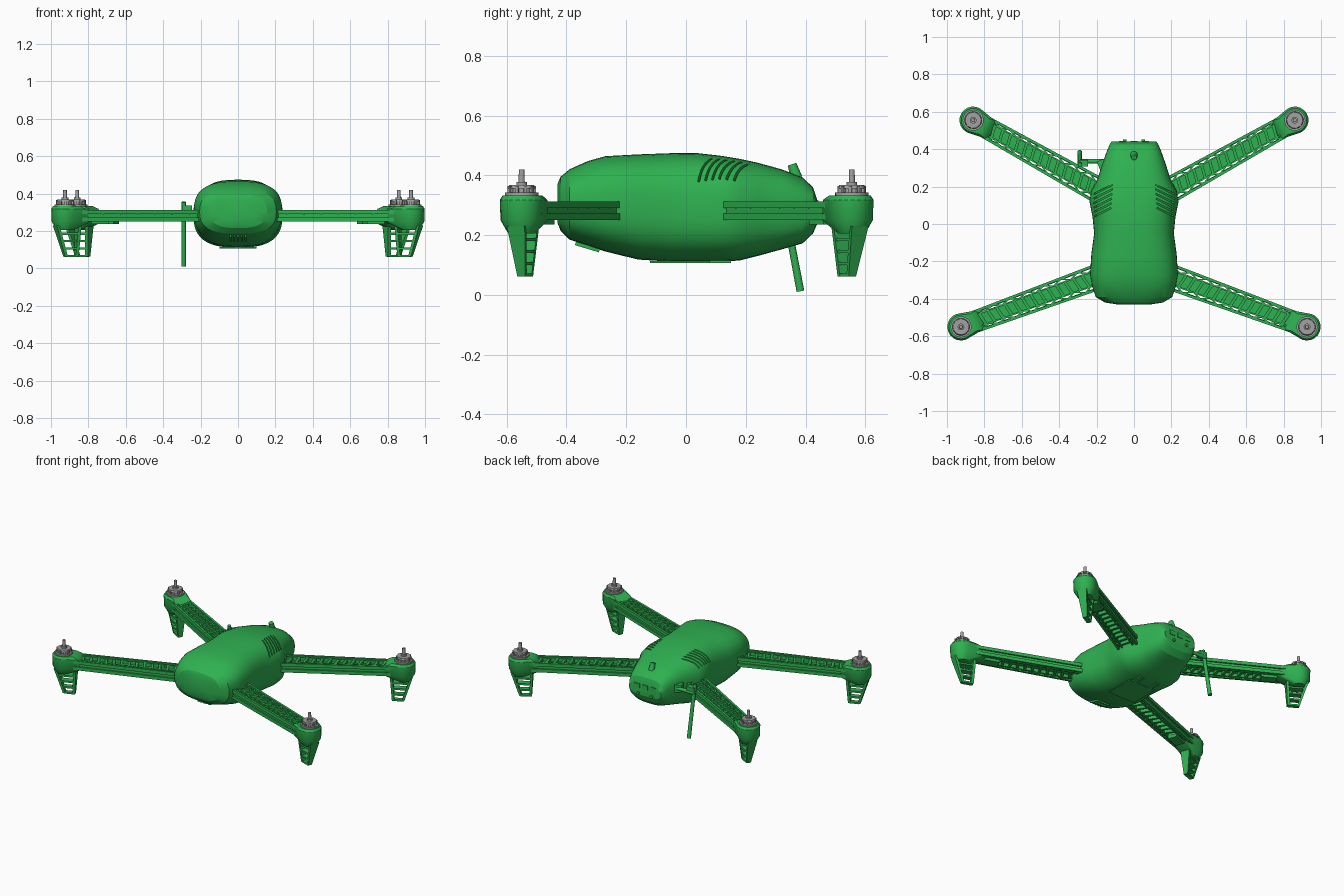
import bpy, bmesh, math
from mathutils import Matrix, Vector

if "Cube" in bpy.data.objects:
    bpy.data.objects.remove(bpy.data.objects["Cube"])


def material(name, rgb):
    m = bpy.data.materials.new(name)
    m.diffuse_color = (*rgb, 1)
    m.use_nodes = True
    m.node_tree.nodes["Principled BSDF"].inputs["Base Color"].default_value = m.diffuse_color
    return m


GREEN = material("green plastic", (0.028, 0.44, 0.082))
GREY = material("motor grey", (0.37, 0.36, 0.37))


def finish(bm, name, mat, matrix=None, angle=30):
    """Turn a bmesh into a named object."""
    if matrix is not None:
        bm.transform(matrix)
    bmesh.ops.recalc_face_normals(bm, faces=bm.faces)
    me = bpy.data.meshes.new(name)
    bm.to_mesh(me)
    bm.free()
    ob = bpy.data.objects.new(name, me)
    bpy.context.collection.objects.link(ob)
    me.materials.append(mat)
    if angle:
        bpy.ops.object.select_all(action='DESELECT')
        ob.select_set(True)
        bpy.context.view_layer.objects.active = ob
        bpy.ops.object.shade_smooth_by_angle(angle=math.radians(angle))
    return ob


def bar(bm, p, q, w, h):
    """Box from p to q, w wide sideways and h in the other direction."""
    p, q = Vector(p), Vector(q)
    d = q - p
    x = d.normalized()
    up = Vector((0, 0, 1)) if abs(x.z) < 0.8 else Vector((0, 1, 0))
    y = up.cross(x).normalized()
    z = x.cross(y)
    m = Matrix((x, y, z)).transposed().to_4x4()
    m.translation = (p + q) / 2
    bmesh.ops.create_cube(bm, size=1, matrix=m @ Matrix.Diagonal((d.length, w, h, 1)))


def rod(bm, p, q, r1, r2=None, n=16):
    p, q = Vector(p), Vector(q)
    d = q - p
    m = Matrix.Translation((p + q) / 2) @ d.to_track_quat('Z', 'Y').to_matrix().to_4x4()
    bmesh.ops.create_cone(bm, cap_ends=True, segments=n, radius1=r1,
                          radius2=r1 if r2 is None else r2, depth=d.length, matrix=m)


# ---- body shell: rounded sections lofted from nose to tail
# y, half width, bottom z, top z, squareness
SECTIONS = [
    (-0.43, 0.09, 0.24, 0.37, 2.6), (-0.42, 0.155, 0.215, 0.395, 2.6),
    (-0.39, 0.205, 0.185, 0.42, 2.7), (-0.33, 0.225, 0.165, 0.447, 2.8),
    (-0.27, 0.235, 0.145, 0.464, 2.8), (-0.16, 0.228, 0.118, 0.47, 2.7),
    (-0.05, 0.213, 0.111, 0.474, 2.7), (0.04, 0.222, 0.111, 0.474, 2.7),
    (0.12, 0.238, 0.111, 0.465, 2.7), (0.18, 0.228, 0.115, 0.455, 2.8),
    (0.24, 0.195, 0.13, 0.442, 2.8), (0.32, 0.17, 0.152, 0.42, 2.9),
    (0.39, 0.145, 0.172, 0.393, 3.0), (0.425, 0.13, 0.205, 0.36, 3.0),
    (0.44, 0.12, 0.24, 0.315, 3.0)]
N = 48
bm = bmesh.new()
rings = []
for y, w, lo, hi, e in SECTIONS:
    ring = []
    for i in range(N):
        t = 2 * math.pi * i / N
        c, s = math.cos(t), math.sin(t)
        ring.append(bm.verts.new((w * math.copysign(abs(c) ** (2 / e), c), y,
                                  (lo + hi) / 2 + (hi - lo) / 2 * math.copysign(abs(s) ** (2 / e), s))))
    rings.append(ring)
for a, b in zip(rings, rings[1:]):
    for i in range(N):
        bm.faces.new((a[i], a[(i + 1) % N], b[(i + 1) % N], b[i]))
bm.faces.new(rings[0])
bm.faces.new(rings[-1])
body = finish(bm, "body_shell", GREEN, angle=None)

# Vent slots cut in both shoulders
bm = bmesh.new()
for s in (-1, 1):
    for k in range(6):
        y = 0.05 + 0.024 * k
        bar(bm, (s * 0.125, y + 0.035, 0.46), (s * 0.215, y - 0.01, 0.385), 0.007, 0.05)
cutter = finish(bm, "vent_cutter", GREEN, angle=None)
cutter.hide_render = True
cutter.hide_viewport = True
cut = body.modifiers.new("vents", 'BOOLEAN')
cut.object = cutter
cut.solver = 'EXACT'
bpy.ops.object.select_all(action='DESELECT')
body.select_set(True)
bpy.context.view_layer.objects.active = body
bpy.ops.object.modifier_apply(modifier="vents")
bpy.ops.object.shade_smooth_by_angle(angle=math.radians(22))

# ---- small fittings on the body
bm = bmesh.new()
rod(bm, (0, 0.37, 0.39), (0, 0.355, 0.437), 0.02, 0.015)
finish(bm, "power_button", GREEN)

bm = bmesh.new()
for x in (-0.06, 0, 0.06):
    bar(bm, (x - 0.02, 0.438, 0.30), (x + 0.02, 0.438, 0.30), 0.012, 0.03)
for x in (-0.05, 0.05):
    rod(bm, (x, 0.43, 0.25), (x, 0.452, 0.25), 0.01)
finish(bm, "rear_ports", GREEN)

bm = bmesh.new()
bar(bm, (-0.1, -0.02, 0.110), (0.1, -0.02, 0.110), 0.2, 0.006)
for x in (-0.06, 0.06):
    bar(bm, (x, 0.08, 0.111), (x, 0.15, 0.111), 0.03, 0.008)
finish(bm, "belly_hatch", GREEN)

bm = bmesh.new()
for i in range(5):
    x = -0.04 + 0.02 * i
    bar(bm, (x, -0.37, 0.172), (x, -0.29, 0.148), 0.009, 0.012)
finish(bm, "nose_grille", GREEN)

# ---- antenna on the left rear side
bm = bmesh.new()
rod(bm, (-0.29, 0.318, 0.355), (-0.29, 0.383, 0.012), 0.011, 0.013)
rod(bm, (-0.29, 0.335, 0.30), (-0.13, 0.335, 0.30), 0.012)
bar(bm, (-0.30, 0.325, 0.315), (-0.245, 0.325, 0.315), 0.035, 0.04)
bar(bm, (-0.19, 0.31, 0.30), (-0.14, 0.33, 0.30), 0.05, 0.05)
finish(bm, "antenna", GREEN)


# ---- arms with pods, legs and motors, built along +x with the motor at x = L
def build_arm(bm, L):
    def half(x):
        return 0.07 - 0.012 * x / L
    end = L - 0.05
    # edge rails as two flanges with a recessed web between
    for s in (-1, 1):
        for z, h, inset, w in ((0.301, 0.022, 0, 0.014), (0.261, 0.022, 0, 0.014), (0.281, 0.03, 0.006, 0.007)):
            bar(bm, (0, s * (half(0) - 0.007 - inset), z), (end, s * (half(end) - 0.007 - inset), z), w, h)
        bar(bm, (0, s * 0.037, 0.281), (end, s * 0.032, 0.281), 0.008, 0.056)
    # floor plate
    bar(bm, (0, 0, 0.281), (end, 0, 0.281), 0.075, 0.012)
    # cross ribs above and below, zigzag lacing along the edges
    n = 15
    step = end / n
    for i in range(n):
        x = step * (i + 0.5)
        for z in (0.297, 0.265):
            bar(bm, (x - 0.008, -0.034, z), (x + 0.008, 0.034, z), 0.016, 0.02)
        for s in (-1, 1):
            a, b = (0.034, half(x) - 0.01) if i % 2 else (half(x) - 0.01, 0.034)
            bar(bm, (x - step / 2, s * a, 0.298), (x + step / 2, s * b, 0.298), 0.008, 0.018)
            bar(bm, (x - step / 2, s * a, 0.262), (x + step / 2, s * b, 0.262), 0.008, 0.018)


def build_pod(bm, L):
    # rounded cup with a tapering neck toward the arm
    vs = []
    for z, r, neck in ((0.205, 0.045, 0.06), (0.25, 0.071, 0.11), (0.318, 0.073, 0.10), (0.332, 0.064, 0.07)):
        for i in range(20):
            t = 2 * math.pi * i / 20
            vs.append(bm.verts.new((L + r * math.cos(t), r * math.sin(t), z)))
        if z > 0.21:
            for s in (-1, 1):
                vs.append(bm.verts.new((L - neck, s * r * 0.75, z)))
    for s in (-1, 1):
        vs.append(bm.verts.new((L - 0.15, s * 0.035, 0.255)))
    res = bmesh.ops.convex_hull(bm, input=vs)
    loose = [v for v in bm.verts if not v.link_faces]
    bmesh.ops.delete(bm, geom=loose, context='VERTS')
    # wire box under the arm
    bar(bm, (L - 0.24, 0, 0.247), (L - 0.14, 0, 0.247), 0.06, 0.022)


def build_leg(bm, L):
    # two tapered rails joined by rungs
    def at(x0, x1, z):
        f = (0.23 - z) / 0.165
        return (L + x0 + (x1 - x0) * f, 0, z)
    for x0, x1 in ((-0.075, -0.065), (0.05, -0.003)):
        p, q = Vector(at(x0, x1, 0.23)), Vector(at(x0, x1, 0.062))
        vs = []
        for c, hw in ((p, 0.032), (q, 0.014)):
            vs += [bm.verts.new(c + Vector((dx, dy, 0))) for dx, dy in
                   ((-0.008, -hw), (0.008, -hw), (0.008, hw), (-0.008, hw))]
        for i in range(4):
            j = (i + 1) % 4
            bm.faces.new((vs[i], vs[j], vs[j + 4], vs[i + 4]))
        bm.faces.new(vs[:4])
        bm.faces.new(vs[4:])
    for z, w in ((0.185, 0.05), (0.145, 0.042), (0.105, 0.034), (0.066, 0.028)):
        bar(bm, at(-0.075, -0.065, z), at(0.05, -0.003, z), w, 0.011)


def build_motor(bm, L):
    def c(z, x=0, y=0):
        return (L + x, y, z)
    rod(bm, c(0.325), c(0.342), 0.056, n=24)
    rod(bm, c(0.342), c(0.358), 0.038, n=24)
    rod(bm, c(0.356), c(0.367), 0.046, 0.042, n=24)
    for i in range(10):
        t = 2 * math.pi * i / 10
        x, y = math.cos(t), math.sin(t)
        bar(bm, c(0.349, 0.034 * x, 0.034 * y), c(0.349, 0.048 * x, 0.048 * y), 0.01, 0.03)
    rod(bm, c(0.365), c(0.378), 0.018)
    rod(bm, c(0.37), c(0.419), 0.0105, 0.0095)


ARMS = {"front": ((0.19, -0.281), (0.925, -0.55)), "rear": ((0.18, 0.174), (0.86, 0.555))}
PARTS = (("arm", build_arm, GREEN), ("motor_pod", build_pod, GREEN),
         ("landing_leg", build_leg, GREEN), ("motor", build_motor, GREY))
for end, (root, tip) in ARMS.items():
    d = Vector(tip) - Vector(root)
    place = Matrix.Translation((*root, 0)) @ Matrix.Rotation(math.atan2(d.y, d.x), 4, 'Z')
    for side, sx in (("right", 1), ("left", -1)):
        for part, build, mat in PARTS:
            bm = bmesh.new()
            build(bm, d.length)
            finish(bm, f"{end}_{side}_{part}", mat, Matrix.Diagonal((sx, 1, 1, 1)) @ place)
